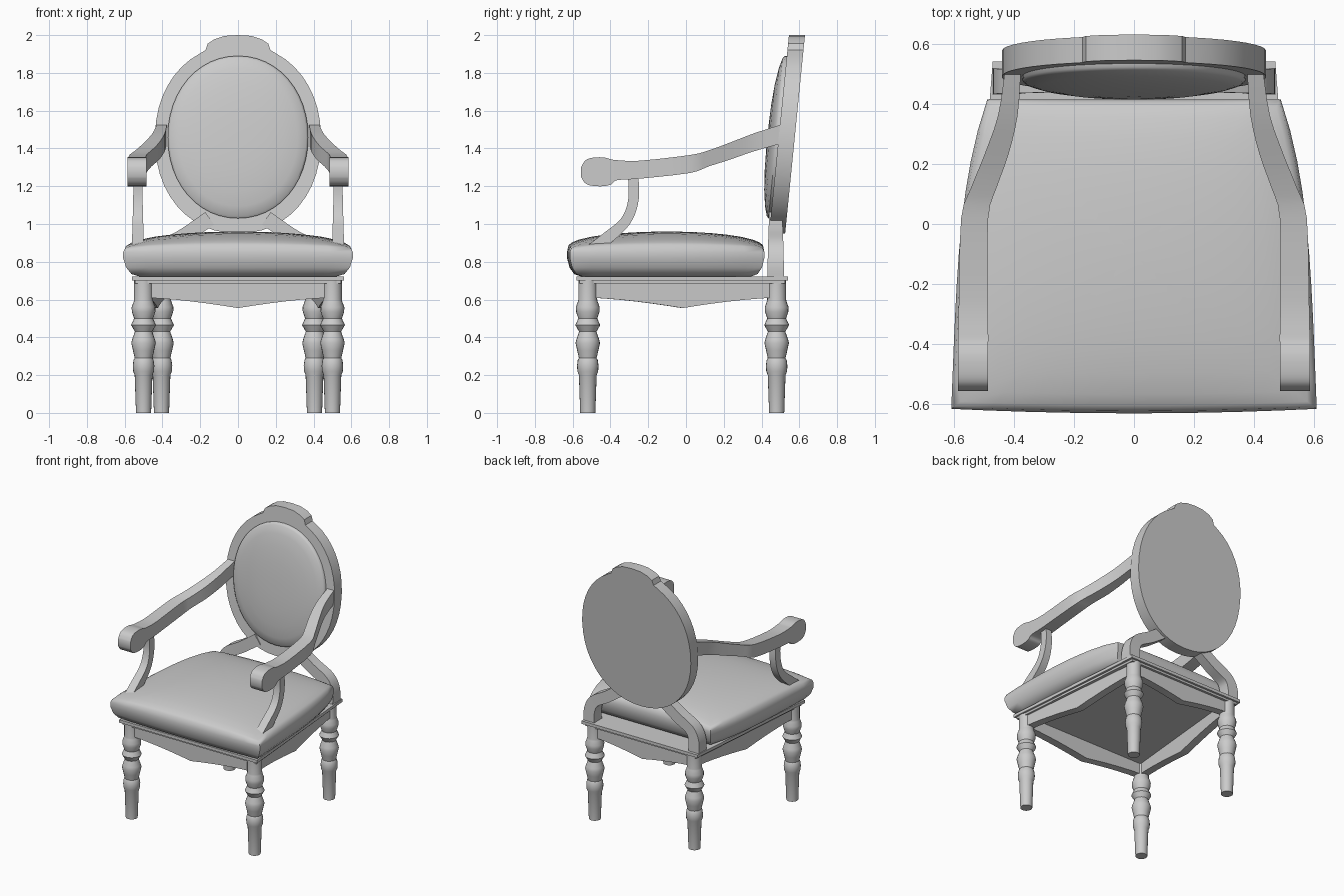
import bpy, bmesh, math
from mathutils import Vector

if "Cube" in bpy.data.objects:
    bpy.data.objects.remove(bpy.data.objects["Cube"], do_unlink=True)

grey = bpy.data.materials.new("plain_grey")
grey.use_nodes = True
tone = (0.6, 0.6, 0.6, 1)
grey.diffuse_color = tone
grey.node_tree.nodes["Principled BSDF"].inputs["Base Color"].default_value = tone


def loft(name, rings, angle=35):
    """Skin a row of equal closed rings and cap both ends."""
    bm = bmesh.new()
    rows = [[bm.verts.new(p) for p in ring] for ring in rings]
    n = len(rows[0])
    for a, b in zip(rows, rows[1:]):
        for i in range(n):
            j = (i + 1) % n
            bm.faces.new((a[i], a[j], b[j], b[i]))
    bm.faces.new(rows[0])
    bm.faces.new(rows[-1])
    bmesh.ops.recalc_face_normals(bm, faces=bm.faces)
    mesh = bpy.data.meshes.new(name)
    bm.to_mesh(mesh)
    bm.free()
    mesh.materials.append(grey)
    mesh.shade_smooth()
    mesh.set_sharp_from_angle(angle=math.radians(angle))
    obj = bpy.data.objects.new(name, mesh)
    bpy.context.collection.objects.link(obj)
    return obj


def smooth_path(pts, steps=5):
    """Catmull-Rom resampling of a row of number tuples."""
    pts = [Vector(p) for p in pts]
    ext = [pts[0]] + pts + [pts[-1]]
    out = []
    for a, b, c, d in zip(ext, ext[1:], ext[2:], ext[3:]):
        for k in range(steps):
            t = k / steps
            out.append(b + (c - a) * t / 2 + (a * 2 - b * 5 + c * 4 - d) * t * t / 2
                       + (b * 3 - a - c * 3 + d) * t ** 3 / 2)
    return out + [pts[-1]]


def strip(name, path, place):
    """Bar of rectangular section; path holds (p, q, width in plane, depth)."""
    pts = smooth_path(path)
    rings = []
    for i, v in enumerate(pts):
        t = pts[min(i + 1, len(pts) - 1)] - pts[max(i - 1, 0)]
        t = Vector((t[0], t[1])).normalized()
        nx, ny, w, d = -t.y, t.x, v[2] / 2, v[3] / 2
        rings.append([place(v[0] + nx * w * a, v[1] + ny * w * a, d * b)
                      for a, b in ((1, 1), (1, -1), (-1, -1), (-1, 1))])
    return loft(name, rings)


# Turned legs
leg_profile = [(.04, 0), (.047, .2), (.055, .22), (.057, .25), (.053, .28), (.047, .29),
               (.056, .33), (.065, .37), (.06, .39), (.046, .43), (.066, .465), (.05, .5),
               (.062, .535), (.063, .56), (.052, .59), (.05, .6), (.05, .7)]
feet = {"front_left": (.5, -.52), "back_left": (.405, .48),
        "back_right": (-.405, .48), "front_right": (-.5, -.52)}
for key, (x, y) in feet.items():
    loft(key + "_leg", [[(x + r * math.cos(k * math.tau / 20), y + r * math.sin(k * math.tau / 20), z)
                         for k in range(20)] for r, z in leg_profile])

# Aprons with a dipped lower edge
corners = list(feet.values())
for i, side in enumerate(("left", "back", "right", "front")):
    a, b = Vector(corners[i]), Vector(corners[(i + 1) % 4])
    n = Vector(((b - a).y, -(b - a).x)).normalized() * .028
    rings = []
    for k in range(13):
        t = k / 12
        c = a.lerp(b, t)
        low = .61 - .055 * (1 - abs(2 * t - 1)) ** 1.5
        rings.append([(*(c + n * s), z) for s, z in ((1, .69), (-1, .69), (-1, low), (1, low))])
    loft(side + "_apron", rings, 25)


# Seat board in two steps
def board(name, front, back, y0, y1, z0, z1):
    loft(name, [[(front, y0, z), (back, y1, z), (-back, y1, z), (-front, y0, z)] for z in (z0, z1)])


board("seat_board", .56, .47, -.58, .54, .70, .722)
board("seat_board_step", .545, .455, -.565, .525, .685, .70)

# Seat cushion: rings of a flared square with a domed top
N = 10
square = [(-1 + 2 * k / N, -1) for k in range(N)] + [(1, -1 + 2 * k / N) for k in range(N)]
square += [(-x, -y) for x, y in square]


def cushion_point(u, v, z):
    t = (v + 1) / 2
    return (u * (.608 - .04 * t - .08 * t ** 4),
            -.1 + .515 * v - (.015 * (1 - u * u) if v < 0 else 0) * abs(v), z)


rings = [[cushion_point(u * s, v * s, z) for u, v in square]
         for s, z in ((.86, .722), (.93, .735), (.975, .77), (1, .82), (1, .85))]
for s in (.985, .95, .88, .75, .6, .45, .3, .15, .03):
    rings.append([cushion_point(u * s, v * s,
                                .865 + .095 * ((1 - (u * s) ** 2) * (1 - (v * s) ** 2)) ** .4)
                  for u, v in square])
loft("seat_cushion", rings, 60)


# Leaning oval back
def lean(x, z, d):
    return (x, .44 + (z - .95) * .1 + d, z)


def oval(a, b, mid, t, e=1.0):
    s, c = math.sin(t), math.cos(t)
    return (a * math.copysign(abs(s) ** e, s), mid + b * math.copysign(abs(c) ** e, c))


half = [(.07, 1.996), (.125, 1.978), (.16, 1.955), (.172, 1.92)]
half += [oval(.44, .5, 1.45, math.radians(26 + 7.7 * k), .94) for k in range(20)]
outline = [(0, 2)] + half + [(0, .95)] + [(-x, z) for x, z in reversed(half)]
loft("back_frame", [[lean(x, z, d) for x, z in outline] for d in (0, .085)])

# Padded back panel
pad = [(1, .01), (1, -.012), (.97, -.022), (.85, -.036), (.65, -.049), (.4, -.057), (.15, -.06), (.02, -.06)]
loft("back_pad", [[lean(*oval(.372 * s, .43 * s, 1.46, k * math.tau / 48, .97), d) for k in range(48)]
                  for s, d in pad], 50)

# Arms, arm supports and back posts, one of each per side
arm_path = [(-.556, .535, .1, 1.30, 1.25), (-.535, .535, .1, 1.335, 1.217), (-.5, .535, .1, 1.35, 1.203),
            (-.44, .535, .1, 1.353, 1.2), (-.395, .535, .1, 1.342, 1.21), (-.365, .535, .1, 1.338, 1.232),
            (-.246, .535, .095, 1.335, 1.24), (.02, .53, .09, 1.365, 1.27), (.12, .5, .085, 1.39, 1.305),
            (.23, .458, .08, 1.43, 1.34), (.36, .42, .065, 1.48, 1.385), (.5, .404, .054, 1.525, 1.425)]
support_path = [(-.28, 1.26, .055, .045), (-.278, 1.13, .055, .05), (-.32, 1.015, .055, .055),
                (-.43, .915, .065, .06), (-.52, .845, .07, .06)]
post_path = [(.425, .715, .085, .09), (.425, .8, .085, .085), (.39, .875, .08, .08),
             (.28, .94, .08, .075), (.15, 1.03, .08, .07)]
for side, m in (("left", 1), ("right", -1)):
    loft(side + "_arm", [[(m * (x + w / 2 * s), y, z) for s, z in ((1, top), (1, low), (-1, low), (-1, top))]
                         for y, x, w, top, low in smooth_path(arm_path, 3)], 40)
    strip(side + "_arm_support", support_path, lambda y, z, d: (m * (.53 + d), y, z))
    strip(side + "_back_post", post_path, lambda x, z, d: (m * x, .475 + d, z))
